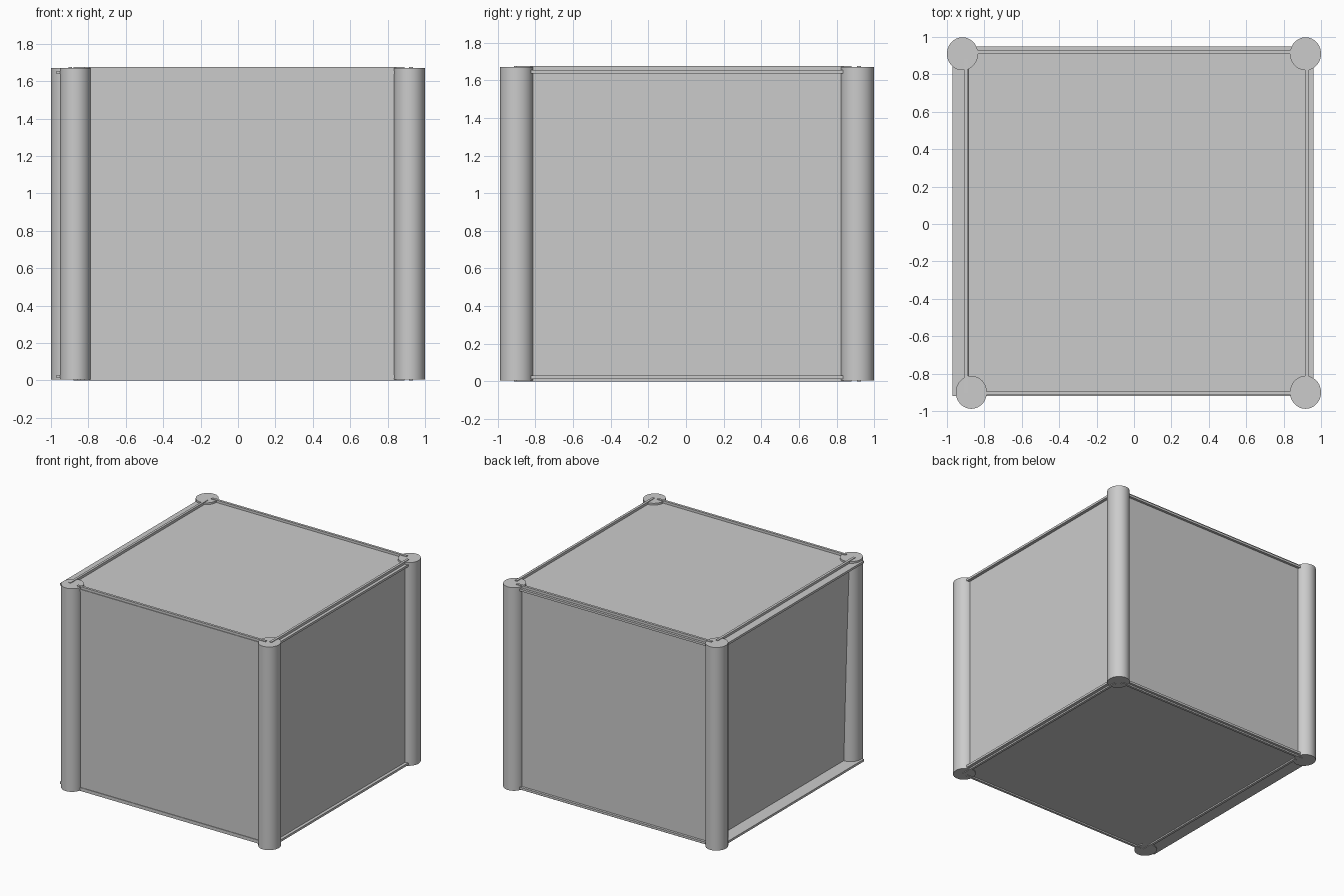
import bpy
from math import atan2

if "Cube" in bpy.data.objects:
    bpy.data.objects.remove(bpy.data.objects["Cube"])

POST_BOTTOM, POST_TOP = 0.005, 1.67
HEIGHT = 1.675


def box(name, x0, x1, y0, y1, z0, z1, tilt=0.0):
    bpy.ops.mesh.primitive_cube_add(size=1, location=((x0 + x1) / 2, (y0 + y1) / 2, (z0 + z1) / 2))
    o = bpy.context.object
    o.name = name
    o.scale = (x1 - x0, y1 - y0, z1 - z0)
    o.rotation_euler = (0, tilt, 0)
    bpy.ops.object.transform_apply(location=False, rotation=True, scale=True)
    return o


def post(name, x, y):
    bpy.ops.mesh.primitive_cylinder_add(vertices=48, radius=1, depth=POST_TOP - POST_BOTTOM,
                                        location=(x, y, (POST_TOP + POST_BOTTOM) / 2))
    o = bpy.context.object
    o.name = name
    o.scale = (0.083, 0.088, 1)
    bpy.ops.object.transform_apply(location=False, rotation=False, scale=True)
    bpy.ops.object.shade_smooth_by_angle()


# Corner posts, the front left one set slightly inwards
post("back_left_post", -0.917, 0.91)
post("back_right_post", 0.917, 0.91)
post("front_left_post", -0.87, -0.90)
post("front_right_post", 0.917, -0.90)

# Floor and roof slabs, recessed a little between the wall edges
box("floor_panel", -0.97, 0.96, -0.92, 0.95, 0.012, 0.03)
box("roof_panel", -0.97, 0.96, -0.92, 0.95, 1.637, 1.655)

# Thin walls running between the posts
box("front_wall", -0.82, 0.89, -0.915, -0.895, 0, HEIGHT)
box("back_wall", -0.88, 0.89, 0.91, 0.93, 0, HEIGHT)
box("right_wall", 0.915, 0.935, -0.90, 0.88, 0, HEIGHT)

# Left wall leans outwards at the top
box("left_wall", -0.884, -0.864, -0.90, 0.88, 0, HEIGHT, tilt=-atan2(0.045, HEIGHT))
